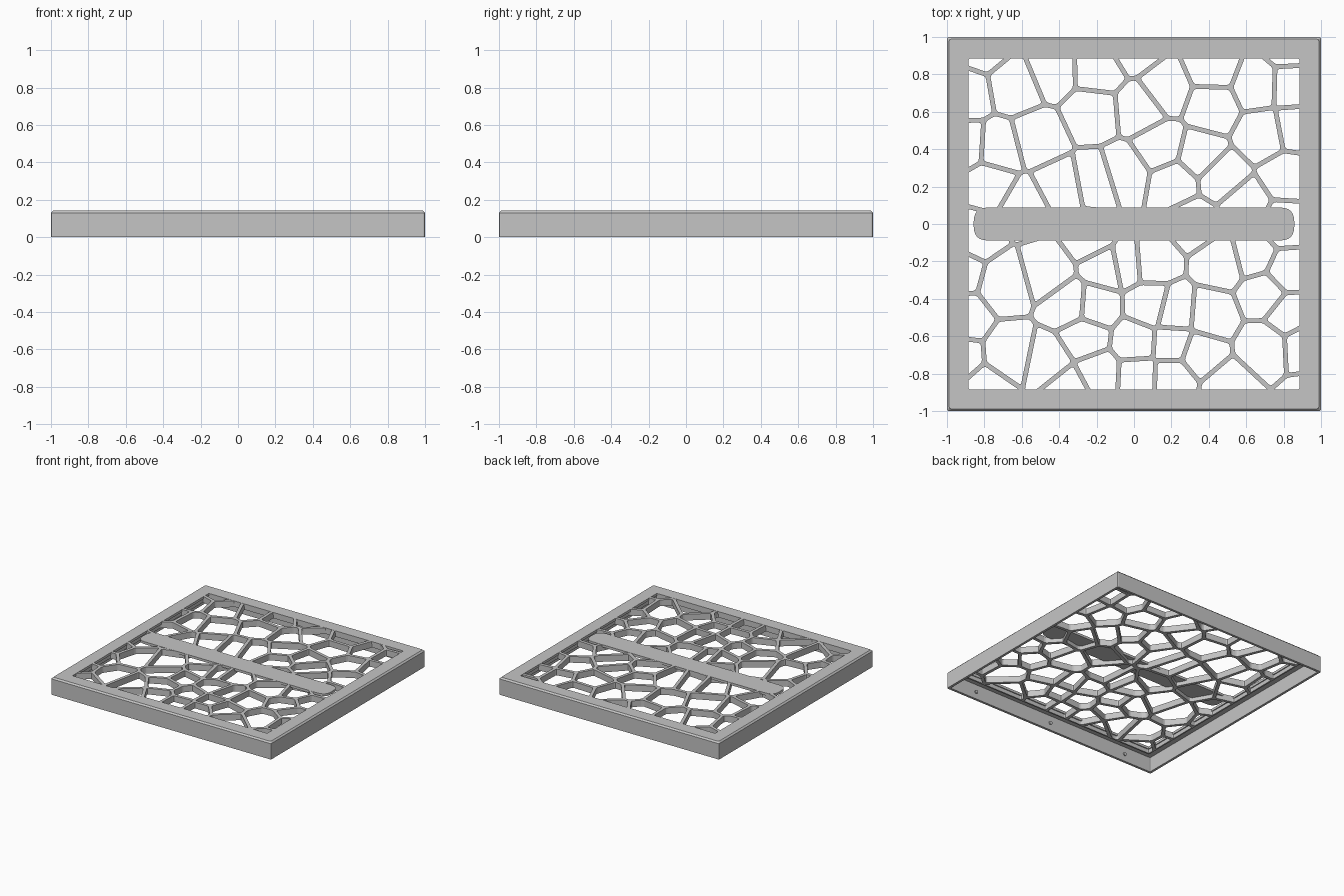
import bpy
import bmesh
from mathutils import Vector

cube = bpy.data.objects.get("Cube")
if cube:
    bpy.data.objects.remove(cube, do_unlink=True)

TOP = 0.142        # overall height
OPENING = 0.885    # half size of the window inside the frame
REACH = 0.893      # half size of the pierced area, tucked under the flange
STRUT = 0.0127     # half width of a lattice strut
UNIT = 187         # cell centres are given in this fraction of a unit

# Cell centres of the lattice, as x, y pairs
CENTRES = [
    -152, 179, -169, 129, -118, 138, -168, 78, -136, 76, -97, 86, -82, 153,
    -36, 154, -41, 112, -37, 43, -11, 51, 27, 77, 6, 116, 0, 176, 31, 135,
    79, 156, 78, 118, 65, 68, 87, 46, 41, 42, 60, 2, 110, 19, 130, 90,
    123, 139, 158, 138, 156, 178, 161, 96, 154, 48, -146, 40, -108, 18,
    -74, 36, -160, -12, -176, -46, -128, -59, -88, -48, -64, -81,
    -122, -130, -173, -94, -178, -134, -148, -168, -88, -137, -65, -166,
    -49, -112, -35, -150, -39, -83, -28, -42, -42, -14, -8, -38, 17, -36,
    16, -82, 40, -88, 38, -120, 2, -118, 4, -152, 38, -153, 66, -130,
    94, -163, 77, -91, 88, -39, 119, -31, 130, -70, 154, -47, 151, -1,
    155, -90, 131, -123, 171, -121, 178, -176,
]

grey = bpy.data.materials.new("plain grey")
grey.use_nodes = True
grey.diffuse_color = (0.56, 0.56, 0.56, 1)
for node in grey.node_tree.nodes:
    if node.type == 'BSDF_PRINCIPLED':
        node.inputs["Base Color"].default_value = grey.diffuse_color


def rectangle(half_x, half_y):
    return [Vector(p) for p in ((-half_x, -half_y), (half_x, -half_y),
                                (half_x, half_y), (-half_x, half_y))]


def clip(poly, point, normal):
    """Keep the part of a convex polygon behind a line."""
    result = []
    for a, b in zip(poly, poly[1:] + poly[:1]):
        da, db = (a - point).dot(normal), (b - point).dot(normal)
        if da <= 0:
            result.append(a)
        if (da < 0 < db) or (db < 0 < da):
            result.append(a.lerp(b, da / (da - db)))
    return result


def round_corners(poly, radius, steps):
    """Replace each corner by a short curve."""
    result = []
    count = len(poly)
    for i, corner in enumerate(poly):
        ends = []
        for other in (poly[i - 1], poly[(i + 1) % count]):
            edge = other - corner
            ends.append(corner + edge * min(0.45, radius / max(edge.length, 1e-6)))
        for s in range(steps + 1):
            t = s / steps
            result.append(ends[0].lerp(corner, t).lerp(corner.lerp(ends[1], t), t))
    return result


def area(poly):
    return sum(a.cross(b) for a, b in zip(poly, poly[1:] + poly[:1])) / 2


def finish(name, bm):
    bmesh.ops.recalc_face_normals(bm, faces=bm.faces)
    mesh = bpy.data.meshes.new(name)
    bm.to_mesh(mesh)
    bm.free()
    mesh.materials.append(grey)
    obj = bpy.data.objects.new(name, mesh)
    bpy.context.collection.objects.link(obj)


def slab(name, loops, low, high):
    """Flat plate: the first loop is the outline, the others are holes."""
    curve = bpy.data.curves.new(name + " outline", 'CURVE')
    curve.dimensions = '2D'
    curve.fill_mode = 'BOTH'
    curve.extrude = (high - low) / 2
    for loop in loops:
        spline = curve.splines.new('POLY')
        spline.points.add(len(loop) - 1)
        for point, p in zip(spline.points, loop):
            point.co = (p.x, p.y, 0, 1)
        spline.use_cyclic_u = True
    helper = bpy.data.objects.new(name + " outline", curve)
    bpy.context.collection.objects.link(helper)
    graph = bpy.context.evaluated_depsgraph_get()
    mesh = bpy.data.meshes.new_from_object(helper.evaluated_get(graph))
    bm = bmesh.new()
    bm.from_mesh(mesh)
    bpy.data.objects.remove(helper, do_unlink=True)
    bpy.data.meshes.remove(mesh)
    bmesh.ops.remove_doubles(bm, verts=bm.verts, dist=1e-5)
    bmesh.ops.translate(bm, verts=bm.verts, vec=(0, 0, (low + high) / 2))
    for face in bm.faces:
        face.material_index = 0
        face.smooth = False
    finish(name, bm)


# Frame: thin outer wall with a chamfered top and an inward flange
profile = [(1, 0), (1, TOP - 0.012), (0.988, TOP), (OPENING, TOP),
           (OPENING, TOP - 0.02), (0.98, TOP - 0.02), (0.98, 0)]
bm = bmesh.new()
rings = [[bm.verts.new((p.x, p.y, z))
          for p in round_corners(rectangle(half, half), 0.01, 2)]
         for half, z in profile]
for ring, following in zip(rings, rings[1:] + rings[:1]):
    for i in range(len(ring)):
        bm.faces.new((ring[i - 1], ring[i], following[i], following[i - 1]))
finish("frame", bm)

# Lattice: a plate pierced by one rounded hole for each cell
centres = [Vector(c) / UNIT for c in zip(CENTRES[::2], CENTRES[1::2])]
holes = []
for a in centres:
    cell = rectangle(REACH, REACH)
    for b in centres:
        if b is not a and cell:
            direction = (b - a).normalized()
            cell = clip(cell, (a + b) / 2 - direction * STRUT, direction)
    # Drop near-duplicate corners before rounding
    cell = [p for i, p in enumerate(cell) if (p - cell[i - 1]).length > 0.004]
    if len(cell) > 2 and area(cell) > 0.0006:
        holes.append(round_corners(cell, 0.013, 2))
rim = REACH + 0.012
slab("lattice", [rectangle(rim, rim)] + holes, 0.09, TOP - 0.001)

# Centre bar: thin plate with rounded ends
slab("centre_bar", [round_corners(rectangle(0.857, 0.088), 0.075, 6)],
     TOP - 0.02, TOP)

# Small round studs on the inner faces of the front and back walls
for side, label in ((-1, "front"), (1, "back")):
    for row, x in enumerate((-0.73, 0, 0.73)):
        bm = bmesh.new()
        bmesh.ops.create_cone(bm, cap_ends=True, segments=12, radius1=0.014,
                              radius2=0.014, depth=0.012)
        for v in bm.verts:
            v.co = (v.co.x + x, v.co.z + side * 0.977, v.co.y + 0.06)
        finish(f"{label}_stud_{row + 1}", bm)
